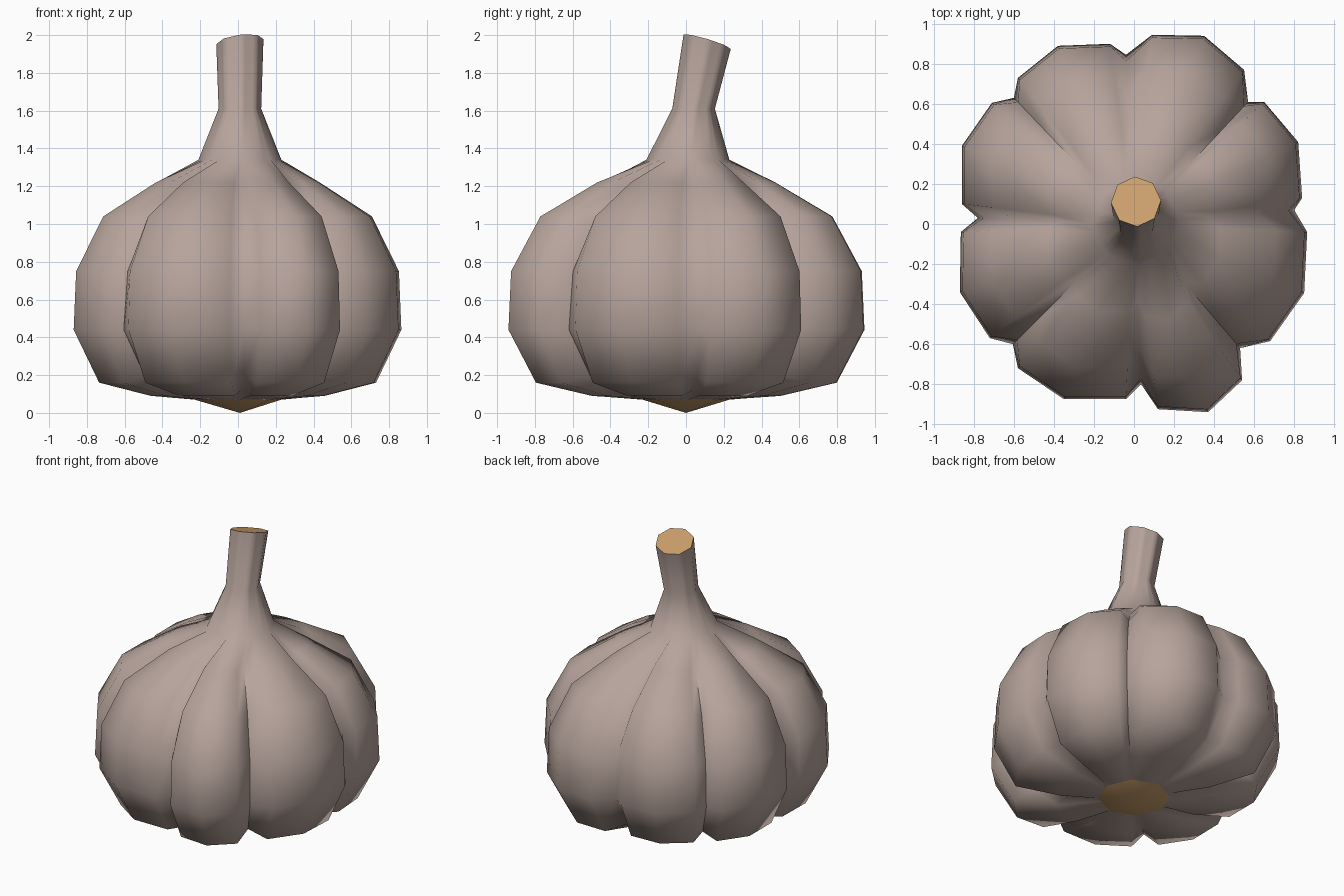
import bpy, bmesh, math
from mathutils import Vector

if "Cube" in bpy.data.objects:
    bpy.data.objects.remove(bpy.data.objects["Cube"])


def material(name, rgb):
    m = bpy.data.materials.new(name)
    m.diffuse_color = (*rgb, 1)
    m.use_nodes = True
    m.node_tree.nodes["Principled BSDF"].inputs["Base Color"].default_value = m.diffuse_color
    return m


skin = material("papery_skin", (0.47, 0.37, 0.33))
cut = material("dry_tan", (0.60, 0.35, 0.15))

# Widest cross-section: eight cloves, each a groove followed by three ridge points
outline = [
    (.80, .07), (.84, .13), (.82, .41), (.65, .61),
    (.57, .61), (.55, .77), (.35, .94), (.09, .945),
    (-.04, .845), (-.12, .90), (-.38, .89), (-.58, .73),
    (-.60, .63), (-.71, .605), (-.86, .39), (-.86, .10),
    (-.78, .03), (-.865, -.04), (-.87, -.34), (-.72, -.57),
    (-.605, -.60), (-.58, -.72), (-.35, -.875), (-.04, -.875),
    (.035, -.80), (.12, -.925), (.37, -.94), (.54, -.78),
    (.53, -.62), (.68, -.585), (.85, -.345), (.865, -.04)]
N = len(outline)


def octagon(i, r):
    # point i of N spread along the edges of an octagon
    def corner(k):
        a = k * math.pi / 4 + .05
        return Vector((r * math.cos(a), r * math.sin(a)))
    return corner(i // 4).lerp(corner(i // 4 + 1), (i % 4) / 4)


# Levels: z, outline scale, groove scale, groove z shift
levels = [(.09, .53, 1.0, .03), (.16, .845, .97, .04), (.44, 1, 1, 0),
          (.75, .985, .98, 0), (1.04, .82, .94, -.03), (1.22, .50, .95, -.02)]


def ring(bm, pts):
    return [bm.verts.new(p) for p in pts]


def bridge(bm, a, b):
    n = len(a)
    for i in range(n):
        bm.faces.new((a[i], a[(i + 1) % n], b[(i + 1) % n], b[i]))


def finish(bm, name, mat):
    bmesh.ops.recalc_face_normals(bm, faces=bm.faces)
    me = bpy.data.meshes.new(name)
    bm.to_mesh(me)
    bm.free()
    me.materials.append(mat)
    ob = bpy.data.objects.new(name, me)
    bpy.context.collection.objects.link(ob)
    return ob


def tip_point(i, r=.125):
    # slanted cut at the top of the stem
    p = octagon(i, r)
    return Vector((p.x + .01, p.y + .112, 1.965 - .30 * p.y + .12 * p.x))


# Bulb and stem skin
bm = bmesh.new()
rings = [ring(bm, [(*octagon(i, .23), .07) for i in range(N)])]
for z, s, gs, gz in levels:
    pts = []
    for i, (x, y) in enumerate(outline):
        k, dz = (s * gs, gz) if i % 4 == 0 else (s, 0)
        pts.append((x * k, y * k, z + dz))
    rings.append(ring(bm, pts))
rings.append(ring(bm, [(*(octagon(i, .22) + Vector((.01, .01))), 1.34) for i in range(N)]))
rings.append(ring(bm, [(*(octagon(i, .113) + Vector((.01, .04))), 1.61) for i in range(N)]))
rings.append(ring(bm, [tip_point(i) for i in range(N)]))
for a, b in zip(rings, rings[1:]):
    bridge(bm, a, b)
for f in bm.faces:
    f.smooth = True
# Crisp creases where the clove pairs overlap on the diagonals
for i in (4, 12, 20, 28):
    for a, b in zip(rings[1:6], rings[2:7]):
        e = bm.edges.get((a[i], b[i]))
        e.smooth = False
finish(bm, "garlic_bulb", skin)

# Cut end of the stem
bm = bmesh.new()
bm.faces.new(ring(bm, [tip_point(i) for i in range(0, N, 4)]))
top = finish(bm, "stem_cut", cut)
if top.data.polygons[0].normal.z < 0:
    top.data.flip_normals()

# Root plate: shallow cone under the bulb
bm = bmesh.new()
rim = ring(bm, [(*octagon(i, .23), .07) for i in range(0, N, 4)])
tip = bm.verts.new((.01, 0, 0))
for i in range(8):
    bm.faces.new((rim[(i + 1) % 8], rim[i], tip))
bm.faces.new(rim)
for f in bm.faces:
    f.smooth = len(f.verts) == 3
root = finish(bm, "root_plate", cut)
